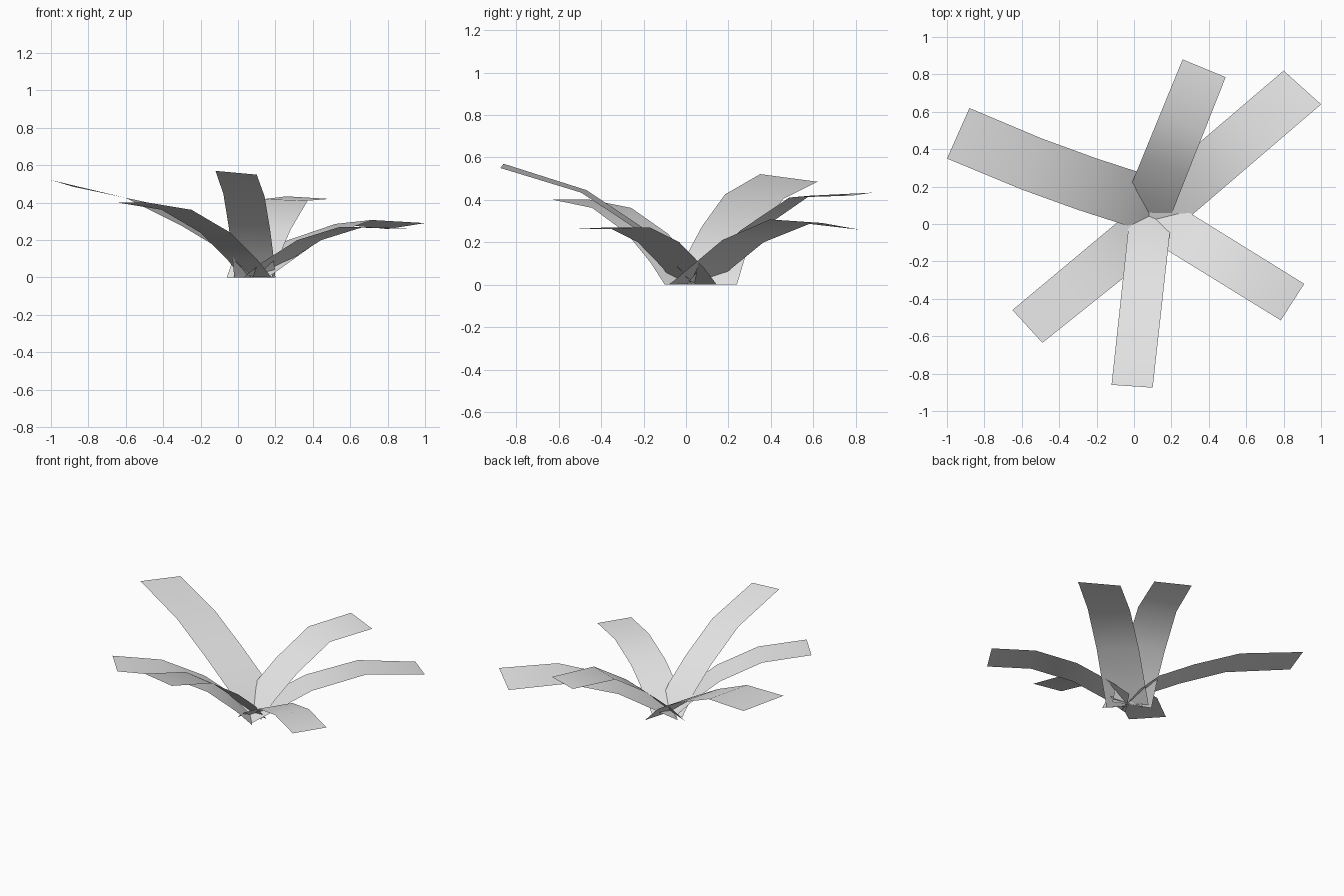
import bpy
from mathutils import Vector

if "Cube" in bpy.data.objects:
    bpy.data.objects.remove(bpy.data.objects["Cube"], do_unlink=True)

# One pale grey leaf material
grey = bpy.data.materials.new("pale_grey")
grey.use_nodes = True
COLOUR = (0.8, 0.8, 0.8, 1)
grey.diffuse_color = COLOUR
grey.node_tree.nodes["Principled BSDF"].inputs["Base Color"].default_value = COLOUR


def leaf(name, base, tip, profile, bow=0.0, tilt=0.0):
    """Arching strip: base and tip are (left, right) edge points seen looking outward,
    profile lists (fraction along the leaf, height), bow shifts the middle sideways,
    tilt raises the left edge and lowers the right edge towards the tip."""
    base = [Vector(p) for p in base]
    tip = [Vector(p) for p in tip]
    side = (tip[0] - tip[1]).normalized()
    verts, faces = [], []
    for i, (t, z) in enumerate(profile):
        for k, sign in ((0, 1), (1, -1)):
            p = base[k].lerp(tip[k], t) + side * bow * 4 * t * (1 - t)
            verts.append((p.x, p.y, z + sign * tilt * t))
        if i:
            a = 2 * i
            faces.append((a - 2, a - 1, a + 1, a))
    mesh = bpy.data.meshes.new(name)
    mesh.from_pydata(verts, [], faces)
    mesh.materials.append(grey)
    for f in mesh.polygons:
        f.use_smooth = True
    obj = bpy.data.objects.new(name, mesh)
    bpy.context.collection.objects.link(obj)
    return obj


# Front leaf, the most upright
leaf("front_leaf", [(0.20, 0.03), (-0.02, 0.07)], [(0.10, -0.875), (-0.12, -0.86)],
     [(0, 0), (0.12, 0.13), (0.30, 0.27), (0.58, 0.44), (1, 0.56)], tilt=-0.01)

# Long leaf on the right side
leaf("right_leaf", [(0.07, -0.04), (0.15, 0.24)], [(-1.0, 0.35), (-0.88, 0.62)],
     [(0, 0), (0.12, 0.13), (0.34, 0.27), (0.62, 0.415), (1, 0.503)], bow=0.02, tilt=0.018)

# Front right leaf, flattening at the tip
leaf("front_right_leaf", [(0.18, -0.10), (0.02, 0.10)], [(-0.49, -0.635), (-0.65, -0.46)],
     [(0, 0), (0.12, 0.10), (0.33, 0.24), (0.64, 0.362), (1, 0.402)])

# Back leaf
leaf("back_leaf", [(-0.06, 0.10), (0.18, 0.0)], [(0.26, 0.88), (0.49, 0.785)],
     [(0, 0), (0.12, 0.11), (0.33, 0.26), (0.62, 0.415), (1, 0.427)], tilt=0.007)

# Back left leaf, low and drooping
leaf("back_left_leaf", [(-0.02, 0.12), (0.16, -0.08)], [(0.80, 0.82), (1.0, 0.64)],
     [(0, 0), (0.12, 0.07), (0.35, 0.205), (0.66, 0.297), (1, 0.275)], tilt=-0.016)

# Front left leaf, low and drooping
leaf("front_left_leaf", [(0.16, 0.145), (0.03, -0.05)], [(0.91, -0.32), (0.785, -0.515)],
     [(0, 0), (0.13, 0.08), (0.38, 0.2), (0.68, 0.27), (1, 0.263)])
